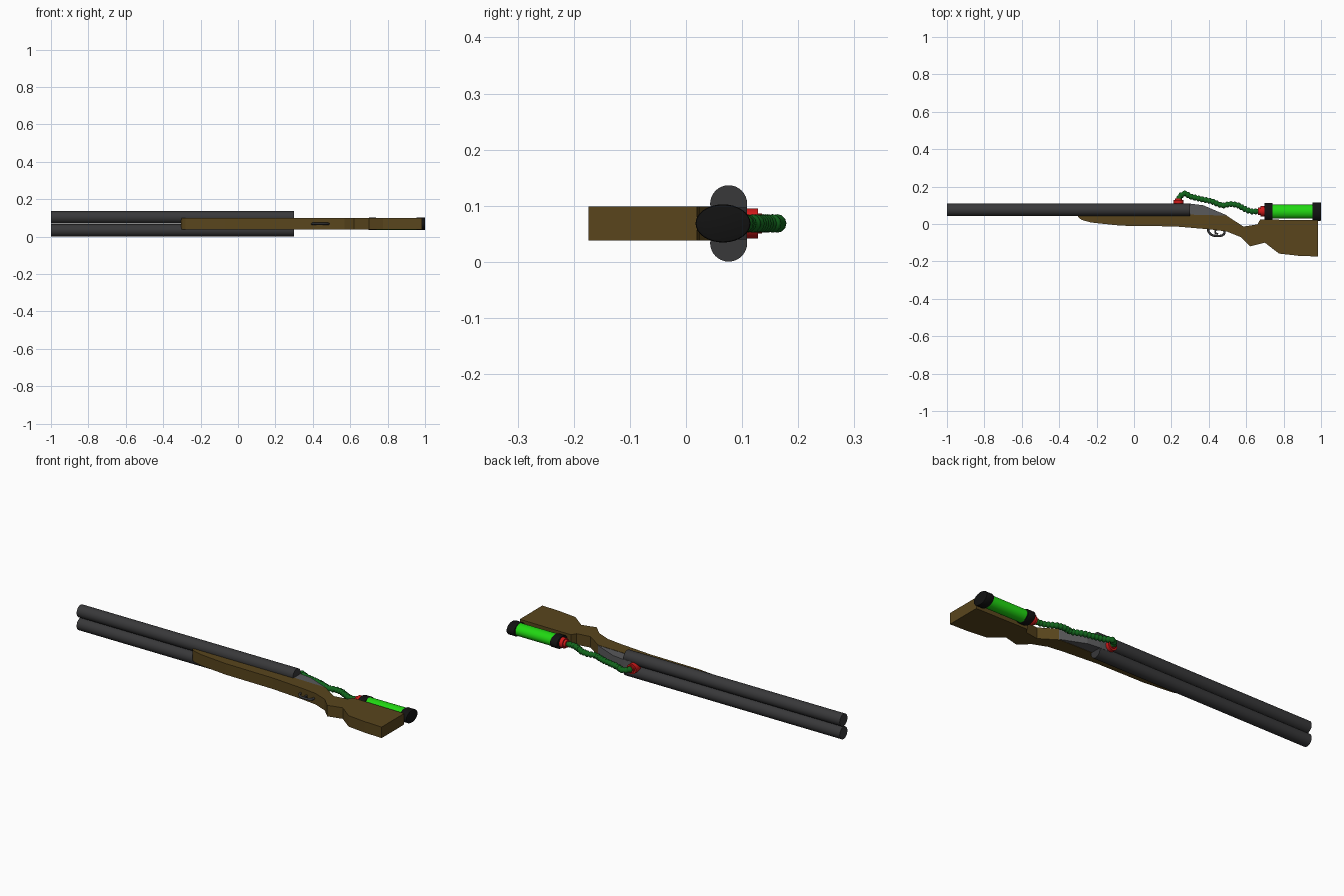
import bpy, bmesh
from math import pi
from mathutils import Vector, Matrix

if "Cube" in bpy.data.objects:
    bpy.data.objects.remove(bpy.data.objects["Cube"])

ZC = 0.0685  # middle plane of the gun, which lies on its side


def mat(name, rgb):
    m = bpy.data.materials.new(name)
    m.diffuse_color = (*rgb, 1)
    m.use_nodes = True
    m.node_tree.nodes["Principled BSDF"].inputs["Base Color"].default_value = m.diffuse_color
    return m


WOOD = mat("wood", (0.10, 0.06, 0.012))
STEEL = mat("dark_steel", (0.04, 0.04, 0.042))
GREY = mat("receiver_grey", (0.1, 0.1, 0.105))
BLACK = mat("black_rubber", (0.006, 0.006, 0.006))
RED = mat("red_fitting", (0.65, 0.01, 0.01))
LIME = mat("lime", (0.015, 0.68, 0.006))
HOSE = mat("hose_green", (0.006, 0.13, 0.012))


def finish(bm, name, m, smooth=False):
    bmesh.ops.recalc_face_normals(bm, faces=bm.faces)
    me = bpy.data.meshes.new(name)
    bm.to_mesh(me)
    bm.free()
    me.materials.append(m)
    ob = bpy.data.objects.new(name, me)
    bpy.context.collection.objects.link(ob)
    if smooth:
        bpy.ops.object.select_all(action='DESELECT')
        ob.select_set(True)
        bpy.context.view_layer.objects.active = ob
        bpy.ops.object.shade_smooth_by_angle(angle=0.6)
    return ob


def extrude_profile(name, pts, half, m):
    bm = bmesh.new()
    f = bm.faces.new([bm.verts.new((x, y, ZC - half)) for x, y in pts])
    r = bmesh.ops.extrude_face_region(bm, geom=[f])
    top = [v for v in r["geom"] if isinstance(v, bmesh.types.BMVert)]
    bmesh.ops.translate(bm, verts=top, vec=(0, 0, 2 * half))
    return finish(bm, name, m)


def cylinder(name, a, b, r, m, rz=None, bevel=0, seg=32):
    # runs from a to b; rz flattens the section along world z
    a, b = Vector(a), Vector(b)
    d = b - a
    z = d.normalized()
    up = Vector((0, 0, 1))
    M = Matrix((up * (rz or r), z.cross(up) * r, z * d.length)).transposed().to_4x4()
    M.translation = (a + b) / 2
    bm = bmesh.new()
    bmesh.ops.create_cone(bm, cap_ends=True, segments=seg, radius1=1, radius2=1, depth=1, matrix=M)
    if bevel:
        rim = [e for e in bm.edges if any(len(f.verts) > 4 for f in e.link_faces)]
        bmesh.ops.bevel(bm, geom=rim, offset=bevel, segments=2, profile=0.5, affect='EDGES')
    return finish(bm, name, m, True)


def tube(name, pts, radii, m, res=3, cyclic=False):
    cu = bpy.data.curves.new(name, 'CURVE')
    cu.dimensions = '3D'
    cu.bevel_depth = 1
    cu.bevel_resolution = res
    cu.use_fill_caps = True
    sp = cu.splines.new('POLY')
    sp.points.add(len(pts) - 1)
    for p, co, r in zip(sp.points, pts, radii):
        p.co = (*co, 1)
        p.radius = r
    sp.use_cyclic_u = cyclic
    cu.materials.append(m)
    ob = bpy.data.objects.new(name, cu)
    bpy.context.collection.objects.link(ob)
    return ob


def smooth_path(ctrl, n):
    # Catmull-Rom through the control points
    P = [Vector((x, y, ZC)) for x, y in ctrl]
    P = [2 * P[0] - P[1]] + P + [2 * P[-1] - P[-2]]
    out = []
    for i in range(1, len(P) - 2):
        p0, p1, p2, p3 = P[i - 1:i + 3]
        for k in range(n):
            t = k / n
            out.append(0.5 * (2 * p1 + (p2 - p0) * t + (2 * p0 - 5 * p1 + 4 * p2 - p3) * t * t
                              + (3 * p1 - p0 - 3 * p2 + p3) * t ** 3))
    return out + [P[-2]]


def resample(path, step):
    out, need = [path[0]], step
    for a, b in zip(path, path[1:]):
        L = (b - a).length
        while need <= L:
            out.append(a.lerp(b, need / L))
            need += step
        need -= L
    return out


# Wooden stock and fore-end
extrude_profile("stock", [
    (-0.305, 0.05), (-0.297, 0.035), (-0.28, 0.022), (-0.23, 0.008), (-0.07, -0.009),
    (0.22, -0.013), (0.41, -0.029), (0.495, -0.04), (0.57, -0.07), (0.62, -0.12),
    (0.70, -0.1), (0.775, -0.158), (0.88, -0.17), (0.985, -0.174), (0.985, 0.02),
    (0.675, 0.024), (0.66, -0.002), (0.585, -0.014), (0.495, 0.045), (0.30, 0.05)], 0.03, WOOD)

# Twin barrels side by side
for side, name in ((-1, "lower_barrel"), (1, "upper_barrel")):
    z = ZC + side * 0.035
    cylinder(name, (-1, 0.076, z), (0.3, 0.076, z), 0.033, STEEL)

# Receiver wedge behind the barrels
extrude_profile("receiver", [(0.25, 0.04), (0.5, 0.04), (0.495, 0.047), (0.37, 0.1),
                             (0.3, 0.109), (0.25, 0.109)], 0.0285, GREY)

# Trigger guard and trigger
guard = smooth_path([(0.397, -0.022), (0.398, -0.04), (0.415, -0.058), (0.44, -0.064),
                     (0.468, -0.062), (0.483, -0.05), (0.482, -0.032)], 4)
tube("trigger_guard", guard, [0.006] * len(guard), STEEL, 2)
trig = smooth_path([(0.44, -0.028), (0.434, -0.04), (0.438, -0.05), (0.45, -0.053)], 4)
tube("trigger", trig, [0.005] * len(trig), STEEL, 2)

# Fluid tank with end caps
TY = 0.066
cylinder("tank", (0.72, TY, ZC), (0.97, TY, ZC), 0.037, LIME, rz=0.032)
cylinder("tank_front_cap", (0.697, TY, ZC), (0.741, TY, ZC), 0.047, BLACK, rz=0.033, bevel=0.004)
cylinder("tank_rear_cap", (0.954, TY, ZC), (1.0, TY, ZC), 0.049, BLACK, rz=0.034, bevel=0.004)

# Red hose fittings
cylinder("tank_fitting", (0.677, 0.068, ZC), (0.70, 0.068, ZC), 0.027, RED)
cylinder("tank_fitting_neck", (0.664, 0.068, ZC), (0.68, 0.068, ZC), 0.020, RED)
cylinder("barrel_fitting", (0.238, 0.085, ZC), (0.238, 0.128, ZC), 0.027, RED)
cylinder("barrel_fitting_neck", (0.238, 0.126, ZC), (0.238, 0.135, ZC), 0.018, RED)

# Ribbed hose
hose = resample(smooth_path([
    (0.24, 0.128), (0.247, 0.148), (0.274, 0.163), (0.303, 0.147), (0.37, 0.131), (0.415, 0.121),
    (0.47, 0.1), (0.515, 0.106), (0.555, 0.1), (0.585, 0.084), (0.625, 0.068), (0.675, 0.068)], 12), 0.005)
tube("hose", hose, [(0.011, 0.0148, 0.0165, 0.0148)[i % 4] for i in range(len(hose))], HOSE, 4)
